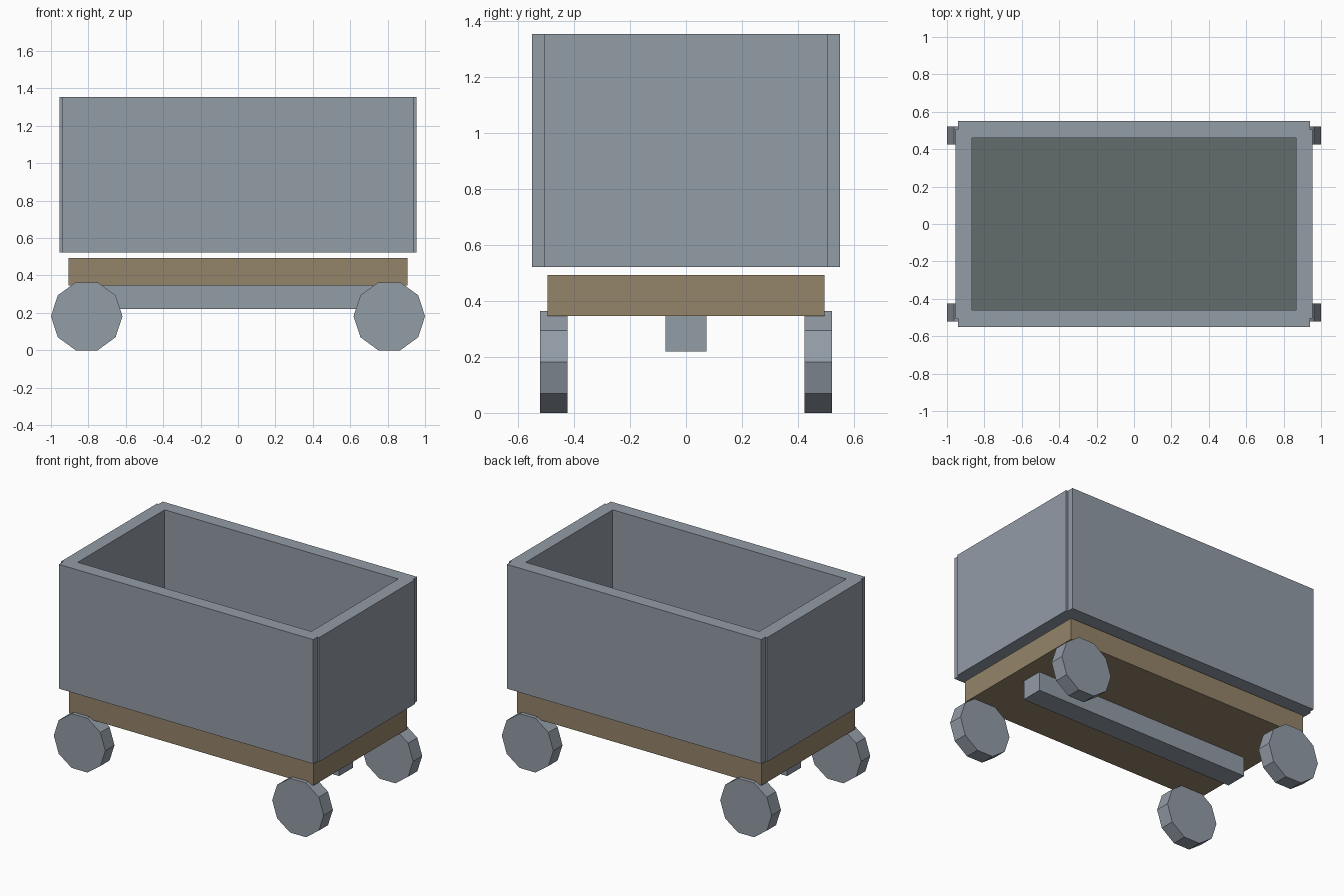
import bpy, math

if "Cube" in bpy.data.objects:
    bpy.data.objects.remove(bpy.data.objects["Cube"])


def lin(c):
    return c / 12.92 if c <= 0.04045 else ((c + 0.055) / 1.055) ** 2.4


def material(name, r, g, b):
    m = bpy.data.materials.new(name)
    m.diffuse_color = (lin(r), lin(g), lin(b), 1)
    m.use_nodes = True
    m.node_tree.nodes["Principled BSDF"].inputs["Base Color"].default_value = m.diffuse_color
    return m


metal = material("grey_metal", 0.575, 0.61, 0.65)
wood = material("brown_wood", 0.585, 0.52, 0.415)
dark = material("dark_floor", 0.385, 0.43, 0.425)


def box(name, x0, x1, y0, y1, z0, z1, mat):
    bpy.ops.mesh.primitive_cube_add(size=1)
    o = bpy.context.object
    o.name = name
    # bake position and size into the mesh
    lo, hi = (x0, y0, z0), (x1, y1, z1)
    for v in o.data.vertices:
        v.co = [lo[i] if v.co[i] < 0 else hi[i] for i in range(3)]
    o.data.materials.append(mat)
    return o


# Cart tub: long side walls, end walls and floor
Z0, Z1 = 0.522, 1.354
for s, side in ((-1, "front"), (1, "back")):
    y = sorted((s * 0.46, s * 0.55))
    box(side + "_wall", -0.942, 0.942, y[0], y[1], Z0, Z1, metal)
for s, side in ((-1, "left"), (1, "right")):
    x = sorted((s * 0.865, s * 0.955))
    box(side + "_end_wall", x[0], x[1], -0.506, 0.506, Z0, Z1, metal)
box("tub_floor", -0.866, 0.866, -0.461, 0.461, Z0 + 0.002, 0.61, dark)

# Wooden chassis and centre beam
box("chassis", -0.907, 0.907, -0.495, 0.495, 0.347, 0.492, wood)
box("centre_beam", -0.8, 0.8, -0.073, 0.073, 0.22, 0.35, metal)

# Ten-sided wheels with a flat at the bottom
R = 0.191
H = R * math.cos(math.radians(18))
for sx, a in ((-1, "left"), (1, "right")):
    for sy, b in ((-1, "front"), (1, "back")):
        bpy.ops.mesh.primitive_cylinder_add(
            vertices=10, radius=R, depth=0.097,
            location=(sx * (1 - R), sy * 0.4725, H))
        o = bpy.context.object
        o.name = f"{b}_{a}_wheel"
        # primitive starts with a vertex on its y axis; turn it onto x
        o.rotation_euler = (math.pi / 2, math.radians(90), 0)
        o.data.materials.append(metal)
        for v in o.data.vertices:
            x, y, z = v.co
            v.co = (y, z, x)
        o.rotation_euler = (0, 0, 0)
